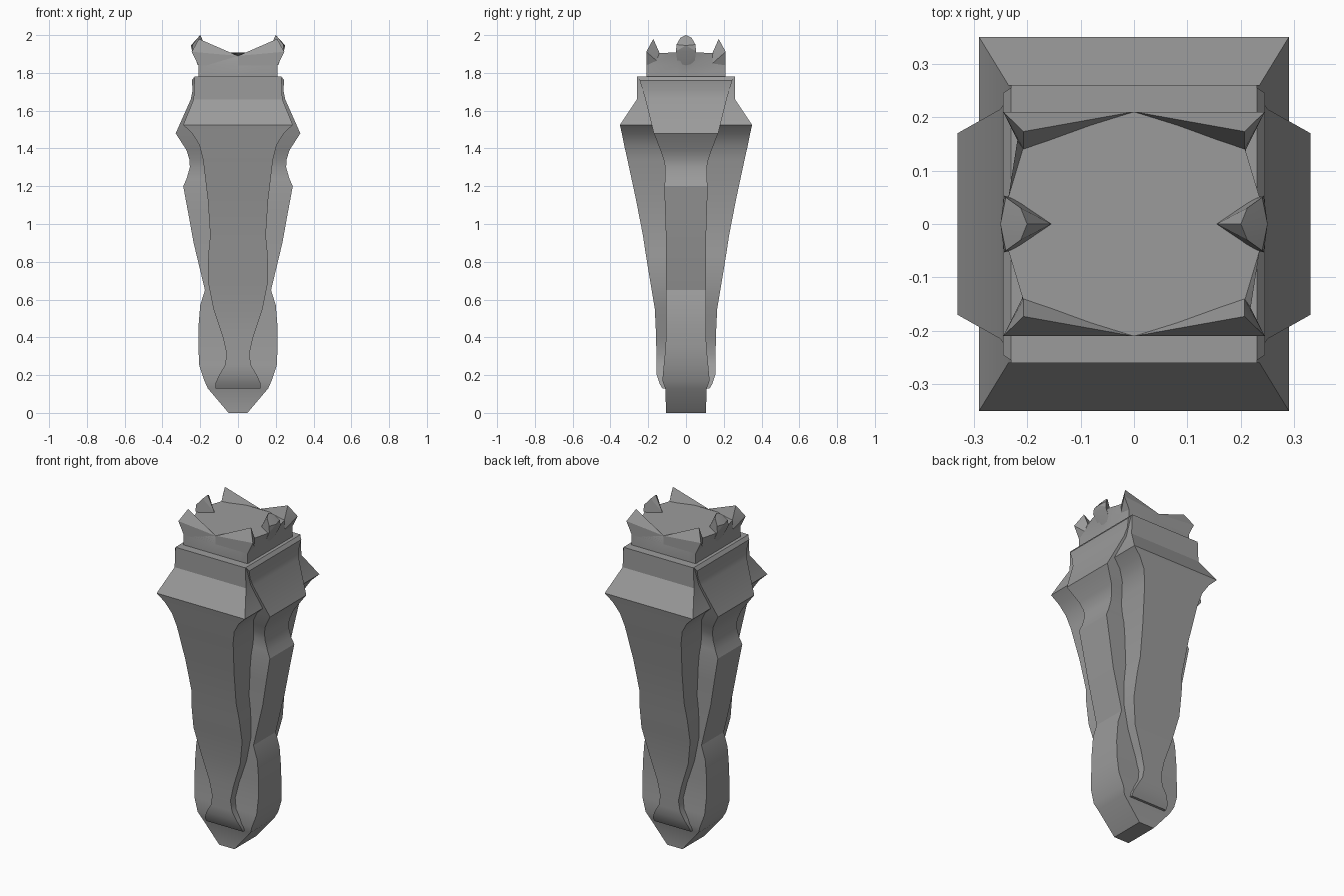
import bpy, bmesh, math

cube = bpy.data.objects.get("Cube")
if cube:
    bpy.data.objects.remove(cube, do_unlink=True)

grey = bpy.data.materials.new("stone_grey")
grey.use_nodes = True
colour = (0.33, 0.33, 0.33, 1)
grey.diffuse_color = colour
grey.node_tree.nodes["Principled BSDF"].inputs["Base Color"].default_value = colour


def finish(bm, name, angle=28):
    bmesh.ops.recalc_face_normals(bm, faces=bm.faces)
    mesh = bpy.data.meshes.new(name)
    bm.to_mesh(mesh)
    bm.free()
    mesh.materials.append(grey)
    obj = bpy.data.objects.new(name, mesh)
    bpy.context.collection.objects.link(obj)
    bpy.ops.object.select_all(action='DESELECT')
    obj.select_set(True)
    bpy.context.view_layer.objects.active = obj
    bpy.ops.object.shade_smooth_by_angle(angle=math.radians(angle))
    return obj


def loft(name, rings):
    """Skin a stack of rings and cap both ends."""
    bm = bmesh.new()
    loops = [[bm.verts.new(p) for p in ring] for ring in rings]
    n = len(loops[0])
    for low, high in zip(loops, loops[1:]):
        for i in range(n):
            j = (i + 1) % n
            bm.faces.new((low[i], low[j], high[j], high[i]))
    bm.faces.new(loops[0])
    bm.faces.new(loops[-1])
    return finish(bm, name)


def rect(z, x, y):
    return [(x, y, z), (-x, y, z), (-x, -y, z), (x, -y, z)]


def hull(name, points):
    bm = bmesh.new()
    for p in points:
        bm.verts.new(p)
    res = bmesh.ops.convex_hull(bm, input=bm.verts)
    bmesh.ops.delete(bm, geom=[v for v in res["geom_interior"]
                               if isinstance(v, bmesh.types.BMVert)], context='VERTS')
    return finish(bm, name, 15)


# Front and back panels with the flared collar: height, half width, half depth
front_profile = [
    (0.13, .12, .125), (0.155, .12, .14), (0.2, .10, .155), (0.25, .07, .156), (0.31, .06, .157),
    (0.4, .08, .158), (0.55, .13, .165), (0.7, .16, .19), (0.84, .157, .213),
    (0.94, .147, .228), (1.13, .16, .265), (1.34, .185, .31), (1.42, .205, .328),
    (1.48, .243, .34), (1.525, .29, .35), (1.66, .235, .26), (1.78, .23, .26)]
loft("front_back_panels", [rect(*p) for p in front_profile])

# Left and right panels, running down to the blunt tip
side_profile = [
    (0, .05, .105), (0.13, .16, .11), (0.17, .178, .125), (0.25, .205, .118), (0.35, .21, .108),
    (0.45, .21, .105), (0.57, .2, .105), (0.65, .175, .105), (0.9, .235, .105),
    (1.05, .262, .11), (1.2, .29, .115), (1.24, .272, .11), (1.3, .255, .11), (1.34, .257, .118),
    (1.39, .272, .135), (1.48, .33, .17), (1.66, .25, .215),
    (1.71, .24, .23), (1.76, .245, .245), (1.78, .23, .255)]
loft("side_panels", [rect(*p) for p in side_profile])

# Crown block, with a slightly dished many-sided top
quarter = [(.235, .05), (.208, .14), (.145, .185)]
outline = [(.24, 0)] + quarter + [(0, .21)]
outline += [(-x, y) for x, y in reversed(outline[:-1])]
outline += [(x, -y) for x, y in reversed(outline[1:-1])]


def square_point(x, y, half):
    k = half / max(abs(x), abs(y))
    return x * k, y * k


base = [square_point(x, y, .21) for x, y in outline]
# pull the points nearest the diagonal into the corners
for i, (x, y) in enumerate(outline):
    if .13 < abs(y) < .15:
        base[i] = (math.copysign(.21, x), math.copysign(.21, y))
crown_rings = [[(x, y, z) for x, y in base] for z in (1.77, 1.84)]
crown_rings.append([(x, y, 1.89 + .018 * abs(x) / .24) for x, y in outline])
loft("crown_block", crown_rings)

# Corner spikes and rounded side prongs
for sx, side in ((1, "left"), (-1, "right")):
    for sy, end in ((-1, "front"), (1, "back")):
        pts = [(.245, .21, 1.912), (.145, .185, 1.905), (.207, .14, 1.905),
               (.207, .173, 1.98), (.21, .21, 1.84), (.21, .14, 1.85),
               (.0, .21, 1.89), (.0, .21, 1.84)]
        hull(f"{end}_{side}_spike", [(x * sx, y * sy, z) for x, y, z in pts])
    pts = [(.155, 0, 1.908), (.2, 0, 2.0), (.25, 0, 1.945), (.212, 0, 1.84)]
    for s in (-1, 1):
        pts += [(.243, .053 * s, 1.915), (.24, .05 * s, 1.95),
                (.212, .03 * s, 1.985), (.212, .045 * s, 1.85)]
    hull(f"{side}_prong", [(x * sx, y, z) for x, y, z in pts])
